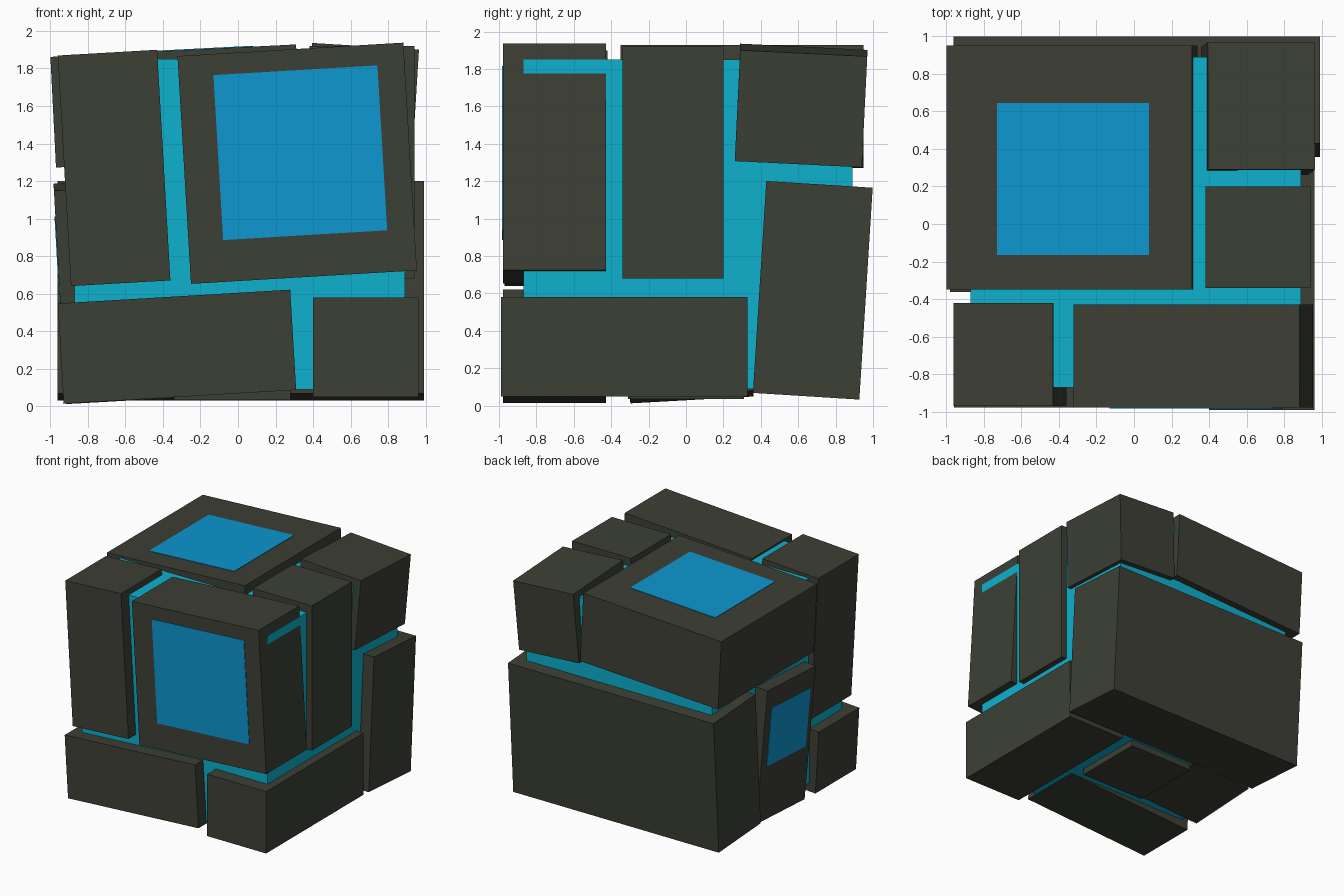
import bpy, math
from mathutils import Matrix, Vector, Euler

if "Cube" in bpy.data.objects:
    bpy.data.objects.remove(bpy.data.objects["Cube"])


def material(name, rgb):
    m = bpy.data.materials.new(name)
    m.diffuse_color = (*rgb, 1)
    m.use_nodes = True
    m.node_tree.nodes["Principled BSDF"].inputs["Base Color"].default_value = m.diffuse_color
    return m


STONE = material("dark olive stone", (0.046, 0.051, 0.036))
CYAN = material("cyan core", (0.004, 0.44, 0.62))
BLUE = material("blue panel", (0.004, 0.31, 0.63))


def box(name, center, size, mat, tilt=(0, 0, 0), offset=(0, 0, 0)):
    """Box turned by tilt (degrees) about center; offset is in the tilted frame."""
    bpy.ops.mesh.primitive_cube_add(size=1)
    ob = bpy.context.object
    ob.name = name
    rot = Euler([math.radians(a) for a in tilt]).to_matrix().to_4x4()
    scale = Matrix.Diagonal((*size, 1))
    ob.data.transform(Matrix.Translation(center) @ rot @ Matrix.Translation(offset) @ scale)
    ob.data.materials.append(mat)
    return ob


def panel(name, block, axis, side, size, shift):
    """Thin plate lying on one face of a block."""
    center, bsize, tilt = BLOCKS[block]
    off = Vector(shift)
    off[axis] = side * bsize[axis] / 2
    box(name, center, size, BLUE, tilt, off)


# Glowing core seen through the gaps
box("core", (0.01, 0.01, 0.97), (1.76, 1.76, 1.76), CYAN)

# Stone blocks: center, size, tilt
BLOCKS = {
    "front_upper_left_block": ((-0.66, -0.695, 1.27), (0.53, 0.55, 1.23), (0, -3.3, 0)),
    "front_upper_right_block": ((0.315, -0.703, 1.295), (1.205, 0.55, 1.215), (0, -3.4, 0)),
    "front_lower_left_block": ((-0.325, -0.703, 0.318), (1.24, 0.55, 0.535), (0, -3.4, 0)),
    "right_lower_block": ((0.68, -0.33, 0.315), (0.56, 1.32, 0.53), (0, 0, 0)),
    "right_upper_block": ((0.66, -0.07, 1.30), (0.56, 0.54, 1.24), (0, 0, 0)),
    "back_upper_corner_block": ((0.66, 0.615, 1.605), (0.57, 0.68, 0.595), (-2.8, 3.5, 0)),
    "back_lower_slab": ((0.015, 0.678, 0.617), (1.95, 0.57, 1.135), (-3.6, 0, 0)),
    "top_slab": ((-0.33, 0.30, 1.60), (1.31, 1.30, 0.59), (0, -2.9, 0)),
    "left_lower_block": ((-0.665, 0.0, 0.615), (0.57, 0.66, 1.14), (3.2, -3.2, 0)),
    "bottom_block": ((-0.03, 0.0, 0.22), (0.62, 0.62, 0.37), (0, 0, 0)),
}
for name, (c, s, t) in BLOCKS.items():
    box(name, c, s, STONE, t)

# Blue plates on the front, top and left faces
panel("front_panel", "front_upper_right_block", 1, -1, (0.875, 0.009, 0.88), (0.02, 0, 0.055))
panel("top_panel", "top_slab", 2, 1, (0.81, 0.81, 0.009), (0.02, -0.06, 0))
panel("left_panel", "left_lower_block", 0, -1, (0.009, 0.53, 0.5), (0, -0.01, 0.15))
